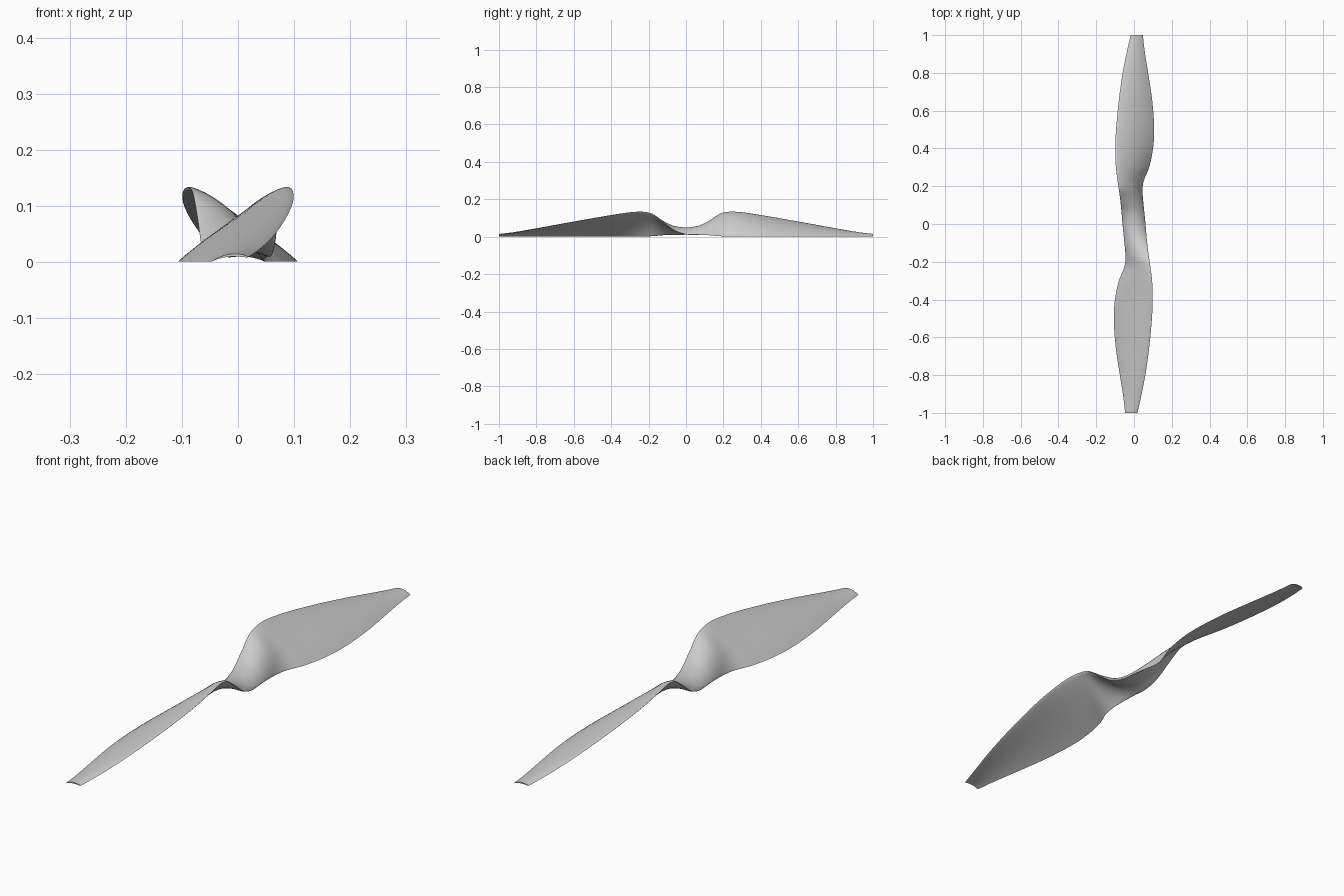
import bpy, bmesh, math
from mathutils import Vector

cube = bpy.data.objects.get("Cube")
if cube:
    bpy.data.objects.remove(cube, do_unlink=True)

# Blade stations: span, lead x, lead z, trail x, trail z, camber, thickness, hub blend
STATIONS = [
    (0.00, -.061, .014, .061, .014, .022, .028, 1),
    (0.06, -.066, .034, .055, .011, .021, .026, .8),
    (0.12, -.072, .078, .049, .008, .019, .022, .5),
    (0.18, -.080, .122, .045, .003, .016, .018, .2),
    (0.23, -.087, .133, .052, .001, .013, .016, 0),
    (0.30, -.096, .130, .080, .001, .012, .015, 0),
    (0.40, -.099, .115, .101, .001, .012, .014, 0),
    (0.50, -.095, .098, .107, .001, .012, .013, 0),
    (0.65, -.081, .071, .097, .001, .011, .011, 0),
    (0.80, -.060, .043, .075, .001, .010, .008, 0),
    (0.92, -.036, .021, .056, .001, .008, .006, 0),
    (1.00, -.018, .009, .047, .001, .007, .005, 0),
]
SIDE, STEPS = 16, 5


def spline(a, b, c, d, t):
    """Cubic through b and c with slopes respecting the station spacing."""
    span = c[0] - b[0]
    out = [b[0] + span * t]
    for k in range(1, len(b)):
        m0 = span * (c[k] - a[k]) / (c[0] - a[0])
        m1 = span * (d[k] - b[k]) / (d[0] - b[0])
        out.append((2*t**3 - 3*t*t + 1) * b[k] + (t**3 - 2*t*t + t) * m0
                   + (3*t*t - 2*t**3) * c[k] + (t**3 - t*t) * m1)
    return out


def section(row):
    """Closed cambered aerofoil ring, over the top and back underneath."""
    y, lx, lz, tx, tz, camber, thick, hub = row
    lead, trail = Vector((lx, y, lz)), Vector((tx, y, tz))
    chord = trail - lead
    up = Vector((-chord.z, 0, chord.x)).normalized()
    ring = []
    for i in range(2 * SIDE):
        angle = math.pi * i / SIDE
        s = (1 - math.cos(angle)) / 2
        wing = 2.6 * math.sqrt(s) * (1 - s)
        oval = 2 * math.sqrt(max(s * (1 - s), 0))
        half = thick / 2 * (hub * oval + (1 - hub) * wing)
        lift = 4 * camber * s * (1 - s) + (half if i <= SIDE else -half)
        p = lead + chord * s + up * lift
        p.z = max(p.z, 0)
        ring.append(p)
    return ring


# Smooth rows from hub to tip; the row before the hub is its half-turn
first = STATIONS[1]
before = (-first[0], -first[3], first[4], -first[1], first[2], *first[5:])
keys = [before] + STATIONS
last = tuple(2 * p - q for p, q in zip(keys[-1], keys[-2]))
keys.append(last)
rows = [spline(*keys[i:i + 4], j / STEPS)
        for i in range(len(keys) - 3) for j in range(STEPS)]
rows.append(STATIONS[-1])

# One blade, then its half-turn copy welded at the hub
bm = bmesh.new()
rings = [[bm.verts.new(p) for p in section(r)] for r in rows]
n = 2 * SIDE
for a, b in zip(rings, rings[1:]):
    for i in range(n):
        bm.faces.new((a[i], a[(i + 1) % n], b[(i + 1) % n], b[i]))
bm.faces.new(rings[-1])
copy = bmesh.ops.duplicate(bm, geom=bm.verts[:] + bm.edges[:] + bm.faces[:])
for v in copy["geom"]:
    if isinstance(v, bmesh.types.BMVert):
        v.co.x, v.co.y = -v.co.x, -v.co.y
bmesh.ops.remove_doubles(bm, verts=bm.verts[:], dist=0.00005)
bmesh.ops.recalc_face_normals(bm, faces=bm.faces[:])
mesh = bpy.data.meshes.new("propeller_blades")
bm.to_mesh(mesh)
bm.free()

# Plain grey finish
grey = bpy.data.materials.new("light_grey")
grey.use_nodes = True
colour = (.6, .6, .6, 1)
grey.diffuse_color = colour
grey.node_tree.nodes["Principled BSDF"].inputs["Base Color"].default_value = colour
mesh.materials.append(grey)

propeller = bpy.data.objects.new("propeller_blades", mesh)
bpy.context.collection.objects.link(propeller)
bpy.context.view_layer.objects.active = propeller
propeller.select_set(True)
bpy.ops.object.shade_smooth_by_angle(angle=math.radians(40))
